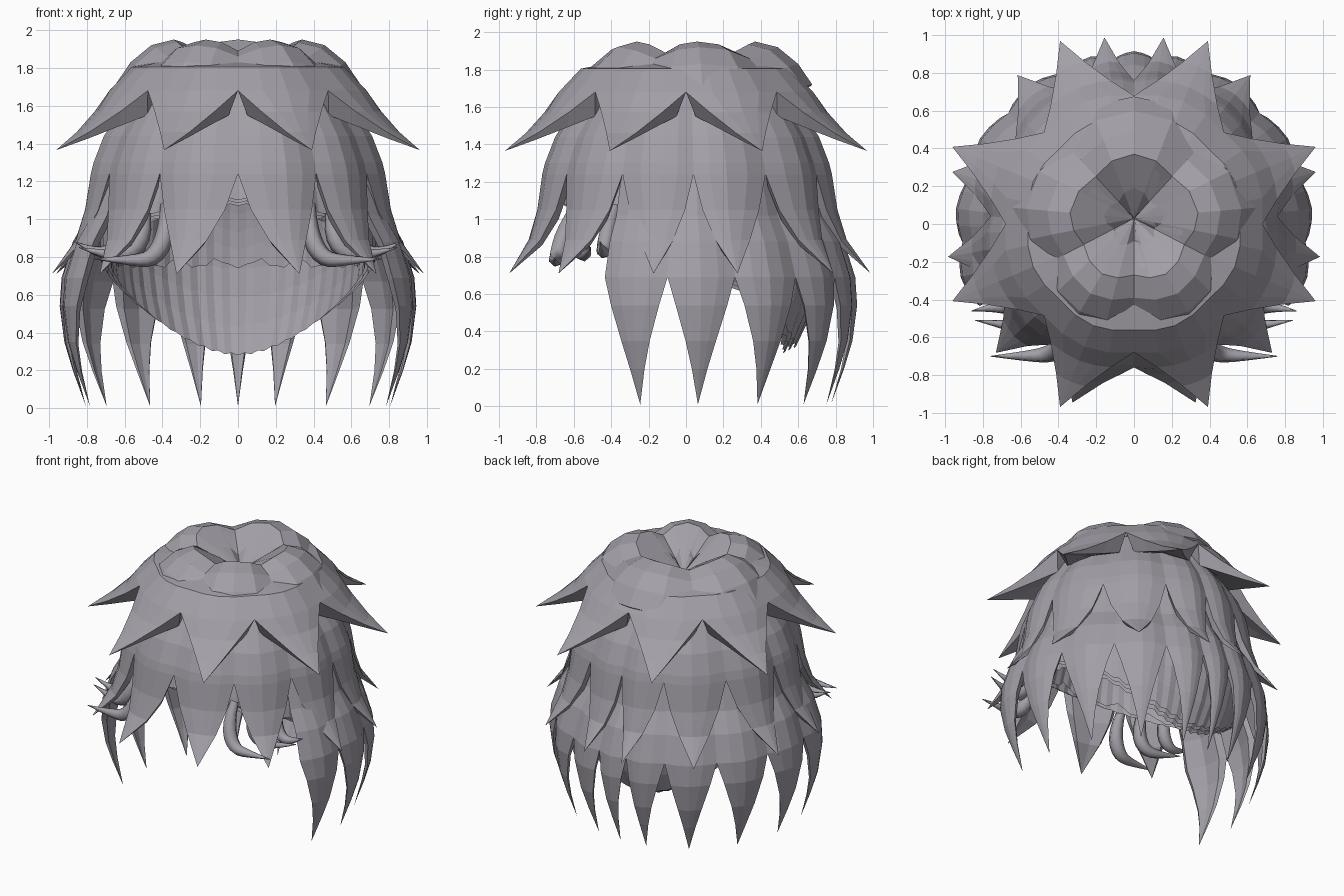
import bpy, bmesh
from math import sin, cos, pi, radians, sqrt

if "Cube" in bpy.data.objects:
    bpy.data.objects.remove(bpy.data.objects["Cube"])

# Single hair colour
hair = bpy.data.materials.new("ash_grey_hair")
hair.use_nodes = True
colour = (0.367, 0.345, 0.39, 1)
hair.diffuse_color = colour
hair.node_tree.nodes["Principled BSDF"].inputs["Base Color"].default_value = colour


def finish(name, bm):
    bmesh.ops.recalc_face_normals(bm, faces=bm.faces)
    mesh = bpy.data.meshes.new(name)
    bm.to_mesh(mesh)
    bm.free()
    mesh.materials.append(hair)
    obj = bpy.data.objects.new(name, mesh)
    bpy.context.collection.objects.link(obj)
    return obj


def add_lock(bm, angle, left, right, profile, crease, fold, cy, droop):
    """One lock; profile rows are (radius, height, width share)."""
    rings = []
    for r, z, w in profile:
        if w == 0:
            rings.append([bm.verts.new((r * cos(angle), cy + r * sin(angle), z))])
            continue
        ring = []
        section = [(u, 0) for u in (-1, -.5, 0, .5, 1)] + [(.8, 1), (0, 1), (-.8, 1)]
        for u, under in section:
            a = angle + w * u * (right if u > 0 else left)
            rr = r - crease * w * abs(u) ** 1.5 - under * fold[0] * w
            zz = z - under * fold[1] * w - droop * u * u
            ring.append(bm.verts.new((rr * cos(a), cy + rr * sin(a), zz)))
        rings.append(ring)
    n = len(rings[0])
    for a, b in zip(rings, rings[1:]):
        for i in range(n):
            j = (i + 1) % n
            if len(b) == 1:
                bm.faces.new((a[i], a[j], b[0]))
            else:
                bm.faces.new((a[i], a[j], b[j], b[i]))
    if len(rings[-1]) > 1:
        bm.faces.new(rings[-1])


def add_tier(name, degrees, profile, crease, fold, closed=True, cy=0, droop=0):
    """Ring of locks whose edges meet halfway between neighbouring tips."""
    angles = sorted(radians(d) for d in degrees)
    count = len(angles)
    bm = bmesh.new()
    for i, a in enumerate(angles):
        left = ((a - angles[i - 1]) % (2 * pi)) / 2
        right = ((angles[(i + 1) % count] - a) % (2 * pi)) / 2
        if not closed and i == 0:
            left = right
        if not closed and i == count - 1:
            right = left
        add_lock(bm, a, left, right, profile, crease, fold, cy, droop)
    return finish(name, bm)


def both_sides(half):
    return half + [180 - d for d in half]


# Crown lobes rising from the central dip
add_tier("crown_lobes", both_sides([-60, 5]) + [90],
         [(.02, 1.75, 1), (.16, 1.85, 1), (.34, 1.95, 1), (.46, 1.92, 1),
          (.57, 1.83, 1), (.645, 1.72, .85)], .04, (.01, .01), cy=.03, droop=.06)

# Upper flared spikes with broad folded undersides
add_tier("upper_spikes", both_sides([-68, -23, 23, 68]),
         [(.34, 1.85, 1), (.58, 1.805, 1), (.70, 1.68, 1), (.78, 1.57, .58),
          (.90, 1.46, .24), (1.045, 1.365, 0)], .02, (.05, .13))

# Middle layer of locks
add_tier("middle_locks", both_sides([-71, -43, -10, 16, 52, 81]),
         [(.53, 1.74, 1), (.63, 1.58, 1), (.72, 1.44, 1), (.775, 1.3, 1),
          (.79, 1.24, 1), (.82, 1.05, .74), (.87, .89, .42), (1.0, .71, 0)],
         .03, (.05, .07))

# Long lower locks around the sides and back
add_tier("lower_locks", both_sides([-15, 7, 31, 55, 76]) + [90],
         [(.72, 1.3, 1), (.80, 1.02, 1), (.88, .88, 1), (.94, .69, 1),
          (.95, .54, .75), (.925, .35, .45), (.88, .2, .24), (.81, .01, 0)],
         .03, (.05, .02), closed=False, cy=-.035)


# Ribbed inner cap layers, open at the face
def inner_cap(name, scale, side_rim, nape_drop, scallop):
    bm = bmesh.new()
    columns, rows = 96, 8
    grid = []
    for c in range(columns):
        a = 2 * pi * c / columns
        back, front = max(sin(a), 0), max(-sin(a), 0)
        rim = side_rim - nape_drop * back ** 1.5 + .33 * front
        rim += scallop * (1 - abs(sin(a * 9))) + .012 * (c % 2)
        line = []
        for k in range(rows + 1):
            z = 1.5 + (rim - 1.5) * k / rows
            r = scale * sqrt(1 - ((z - .85) / .9) ** 2) * (1 + .012 * (c % 2))
            line.append(bm.verts.new((r * cos(a), r * sin(a), z)))
        grid.append(line)
    for c in range(columns):
        a, b = grid[c], grid[(c + 1) % columns]
        for k in range(rows):
            bm.faces.new((a[k], b[k], b[k + 1], a[k + 1]))
    return finish(name, bm)


for i in range(3):
    inner_cap("inner_cap_%d" % (i + 1), .67 + .025 * i, .74 + .015 * i, .46, 0)
inner_cap("scalloped_lining", .64, .74, 0, .05)


# Curled fringe locks flicking outward beside the face
def curl(name, side, points):
    data = bpy.data.curves.new(name, "CURVE")
    data.dimensions = "3D"
    data.bevel_depth = 1
    data.bevel_resolution = 1
    data.resolution_u = 3
    spline = data.splines.new("NURBS")
    spline.points.add(len(points) - 1)
    spline.order_u = 3
    spline.use_endpoint_u = True
    for p, (x, y, z, r) in zip(spline.points, points):
        p.co = (side * x, y, z, 1)
        p.radius = r
    temp = bpy.data.objects.new(name + "_path", data)
    bpy.context.collection.objects.link(temp)
    graph = bpy.context.evaluated_depsgraph_get()
    bm = bmesh.new()
    mesh = bpy.data.meshes.new_from_object(temp.evaluated_get(graph))
    bm.from_mesh(mesh)
    bpy.data.objects.remove(temp)
    bpy.data.meshes.remove(mesh)
    finish(name, bm)


curls = {
    "front": [(.38, -.58, 1.08, .03), (.37, -.65, .94, .05), (.44, -.69, .79, .05),
              (.56, -.70, .78, .03), (.76, -.70, .79, .002)],
    "middle": [(.50, -.50, 1.08, .03), (.49, -.55, .94, .05), (.56, -.56, .81, .045),
               (.70, -.53, .81, .025), (.84, -.51, .85, .002)],
    "rear": [(.60, -.38, 1.08, .03), (.60, -.42, .94, .05), (.66, -.44, .83, .045),
             (.75, -.44, .82, .025), (.86, -.46, .88, .002)],
}
for part, points in curls.items():
    for side, word in ((1, "left"), (-1, "right")):
        curl("%s_curl_%s" % (part, word), side, points)
